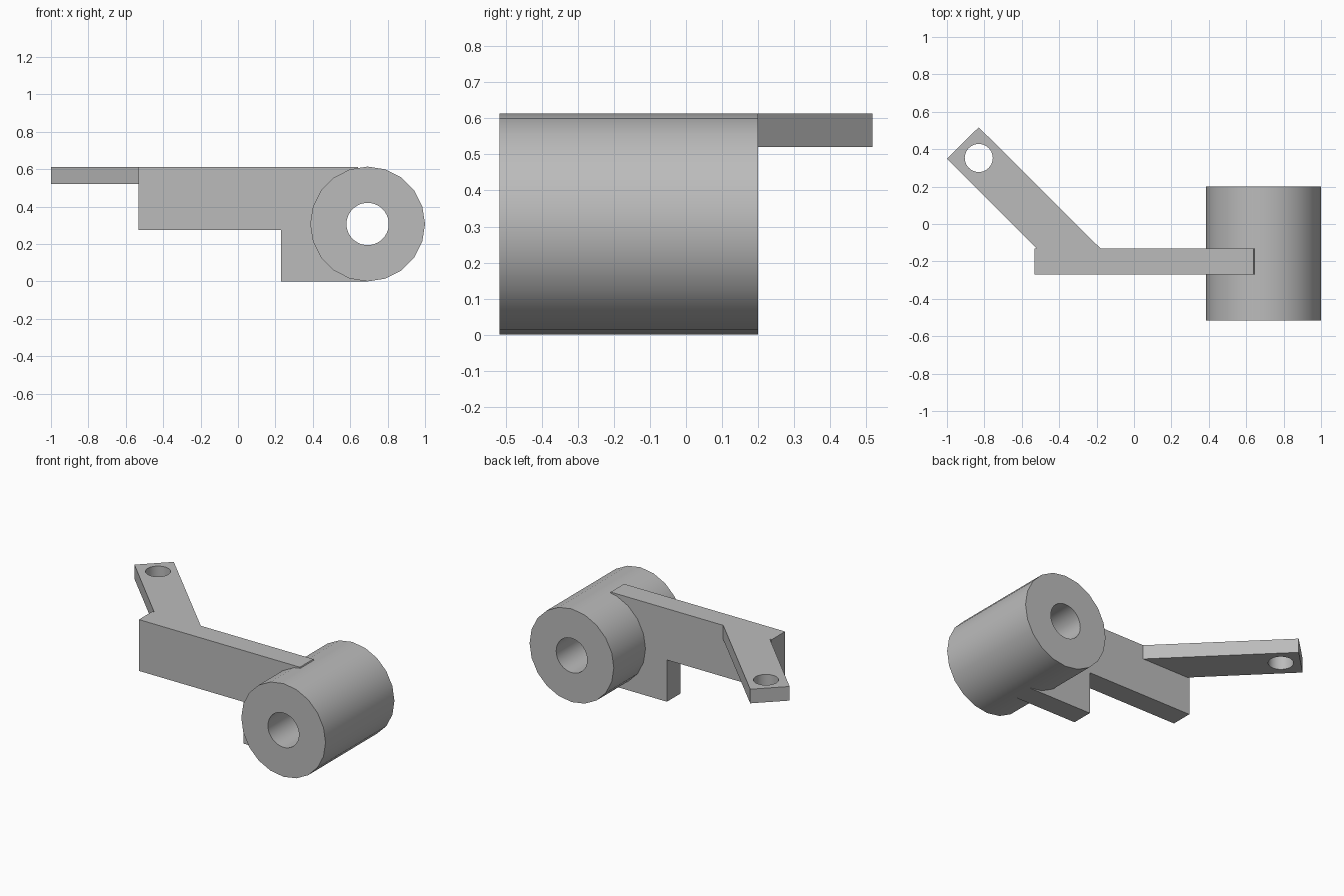
import bpy, bmesh, math
from mathutils import Matrix, Vector

cube = bpy.data.objects.get("Cube")
if cube:
    bpy.data.objects.remove(cube, do_unlink=True)

grey = bpy.data.materials.new("plain grey")
grey.use_nodes = True
GREY = (0.5, 0.5, 0.5, 1)
grey.diffuse_color = GREY
grey.node_tree.nodes["Principled BSDF"].inputs["Base Color"].default_value = GREY


def prism(name, points, offset):
    """Extrude a closed 3D outline along an offset."""
    bm = bmesh.new()
    face = bm.faces.new([bm.verts.new(p) for p in points])
    out = bmesh.ops.extrude_face_region(bm, geom=[face])
    verts = [v for v in out["geom"] if isinstance(v, bmesh.types.BMVert)]
    bmesh.ops.translate(bm, verts=verts, vec=Vector(offset))
    bmesh.ops.recalc_face_normals(bm, faces=bm.faces)
    mesh = bpy.data.meshes.new(name)
    bm.to_mesh(mesh)
    bm.free()
    mesh.materials.append(grey)
    obj = bpy.data.objects.new(name, mesh)
    bpy.context.collection.objects.link(obj)
    return obj


def circle(radius, sides):
    steps = [math.tau * i / sides for i in range(sides)]
    return [(radius * math.cos(a), radius * math.sin(a)) for a in steps]


def drill(obj, cutter):
    """Cut a hole through a part and apply it."""
    cutter.hide_render = True
    mod = obj.modifiers.new("hole", "BOOLEAN")
    mod.operation = "DIFFERENCE"
    mod.solver = "EXACT"
    mod.object = cutter
    bpy.context.view_layer.objects.active = obj
    bpy.ops.object.modifier_apply(modifier=mod.name)


# Shared sizes
HUB_X, HUB_Z = 0.693, 0.307
FRONT, BACK = -0.27, -0.13
TOP, ARM_BASE = 0.613, 0.52
EYE_X, EYE_Y = -0.83, 0.353

# Hub sleeve, running front to back
sleeve = prism("hub_sleeve",
               [(HUB_X + u, -0.517, HUB_Z + v) for u, v in circle(0.307, 20)],
               (0, 0.717, 0))

# Stepped web plate that carries the sleeve
outline = [(-0.533, TOP), (0.64, TOP), (HUB_X, 0.5), (HUB_X, 0),
           (0.23, 0), (0.23, 0.275), (-0.533, 0.275)]
plate = prism("web_plate", [(x, FRONT, z) for x, z in outline],
              (0, BACK - FRONT, 0))

# Diagonal lever arm
corners = [(-1, 0.35), (-0.52, BACK), (-0.18, BACK), (-0.83, 0.517)]
arm = prism("lever_arm", [(x, y, ARM_BASE) for x, y in corners],
            (0, 0, TOP - ARM_BASE))

# Holes
bore = prism("bore_cutter",
             [(HUB_X + u, -1, HUB_Z + v) for u, v in circle(0.113, 40)], (0, 2, 0))
eye = prism("eye_cutter",
            [(EYE_X + u, EYE_Y + v, 0) for u, v in circle(0.075, 40)], (0, 0, 1))
drill(sleeve, bore)
drill(plate, bore)
drill(arm, eye)
for cutter in (bore, eye):
    bpy.data.objects.remove(cutter, do_unlink=True)

# Smooth round walls, crisp edges
bpy.ops.object.select_all(action="DESELECT")
for part in (sleeve, plate, arm):
    part.select_set(True)
bpy.context.view_layer.objects.active = sleeve
bpy.ops.object.shade_smooth_by_angle(angle=math.radians(30))
